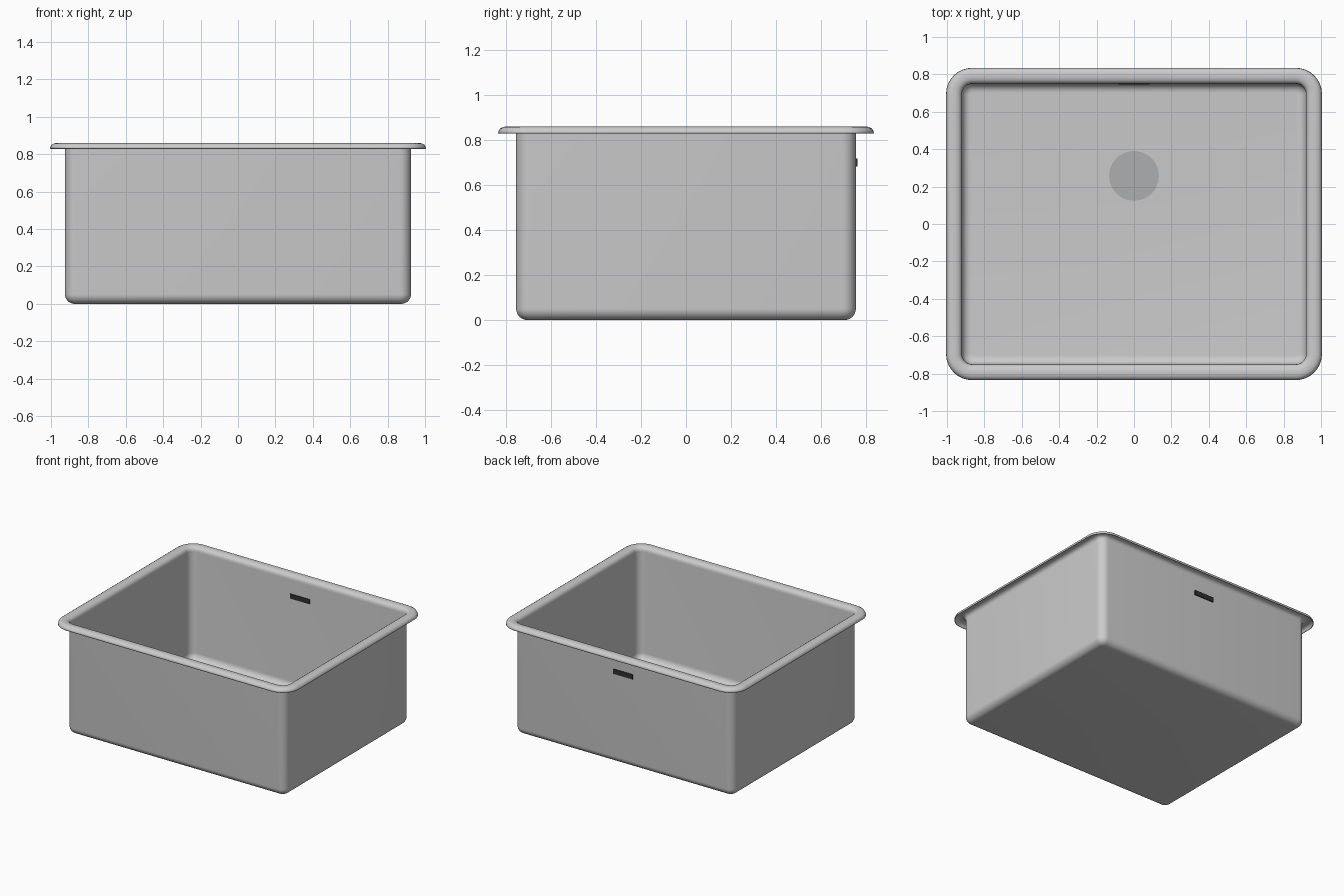
import bpy, bmesh, math

if "Cube" in bpy.data.objects:
    bpy.data.objects.remove(bpy.data.objects["Cube"])

HX, HY, R = 0.925, 0.755, 0.06   # bowl half sizes and corner radius
RIM_Z, FILLET = 0.855, 0.052


def rounded_ring(bm, d, z, seg=8):
    """Rounded rectangle grown by d from the bowl wall, at height z."""
    r = R + d
    verts = []
    for i, (sx, sy) in enumerate(((1, 1), (-1, 1), (-1, -1), (1, -1))):
        for k in range(seg + 1):
            a = math.radians(90 * (i + k / seg))
            verts.append(bm.verts.new((sx * (HX - R) + r * math.cos(a),
                                       sy * (HY - R) + r * math.sin(a), z)))
    return verts


def finish(bm, name, color=None):
    mesh = bpy.data.meshes.new(name)
    bm.to_mesh(mesh)
    bm.free()
    obj = bpy.data.objects.new(name, mesh)
    bpy.context.collection.objects.link(obj)
    if color:
        mat = bpy.data.materials.new(name + "_material")
        mat.diffuse_color = (*color, 1)
        mat.use_nodes = True
        mat.node_tree.nodes["Principled BSDF"].inputs["Base Color"].default_value = mat.diffuse_color
        mesh.materials.append(mat)
    return obj


# Basin: rolled rim, straight walls and filleted floor in one lofted sheet
profile = [(0.075, 0.829), (0.0735, 0.838), (0.068, 0.847), (0.058, 0.853),
           (0.045, RIM_Z), (0.030, RIM_Z), (0.016, 0.852), (0.006, 0.845),
           (0.001, 0.835), (0.0, 0.822)]
for k in range(9):
    a = math.radians(90 * k / 8)
    profile.append((-FILLET * (1 - math.cos(a)), FILLET * (1 - math.sin(a))))

bm = bmesh.new()
rings = [rounded_ring(bm, d, z) for d, z in profile]
for upper, lower in zip(rings, rings[1:]):
    n = len(upper)
    for i in range(n):
        j = (i + 1) % n
        bm.faces.new((upper[i], lower[i], lower[j], upper[j]))
bm.faces.new(reversed(rings[-1]))
bmesh.ops.recalc_face_normals(bm, faces=bm.faces)
floor = max(bm.faces, key=lambda f: f.calc_area())
if floor.normal.z > 0:
    bmesh.ops.reverse_faces(bm, faces=bm.faces)
basin = finish(bm, "basin")

# Thin sheet metal, thickened towards the inside
solid = basin.modifiers.new("sheet", "SOLIDIFY")
solid.thickness = 0.005
solid.offset = -1
bpy.context.view_layer.objects.active = basin
basin.select_set(True)
bpy.ops.object.shade_smooth_by_angle(angle=math.radians(40))

# Drain: flush disc on the floor, towards the back
bm = bmesh.new()
bmesh.ops.create_circle(bm, cap_ends=True, segments=48, radius=0.133)
drain = finish(bm, "drain", (0.42, 0.43, 0.44))
drain.location = (0, 0.257, 0.0065)

# Overflow slot: dark insert through the back wall
bm = bmesh.new()
bmesh.ops.create_cube(bm, size=1)
bmesh.ops.scale(bm, vec=(0.165, 0.017, 0.036), verts=bm.verts)
slot = finish(bm, "overflow_slot", (0.03, 0.03, 0.03))
slot.location = (0, HY - 0.0015, 0.70)
